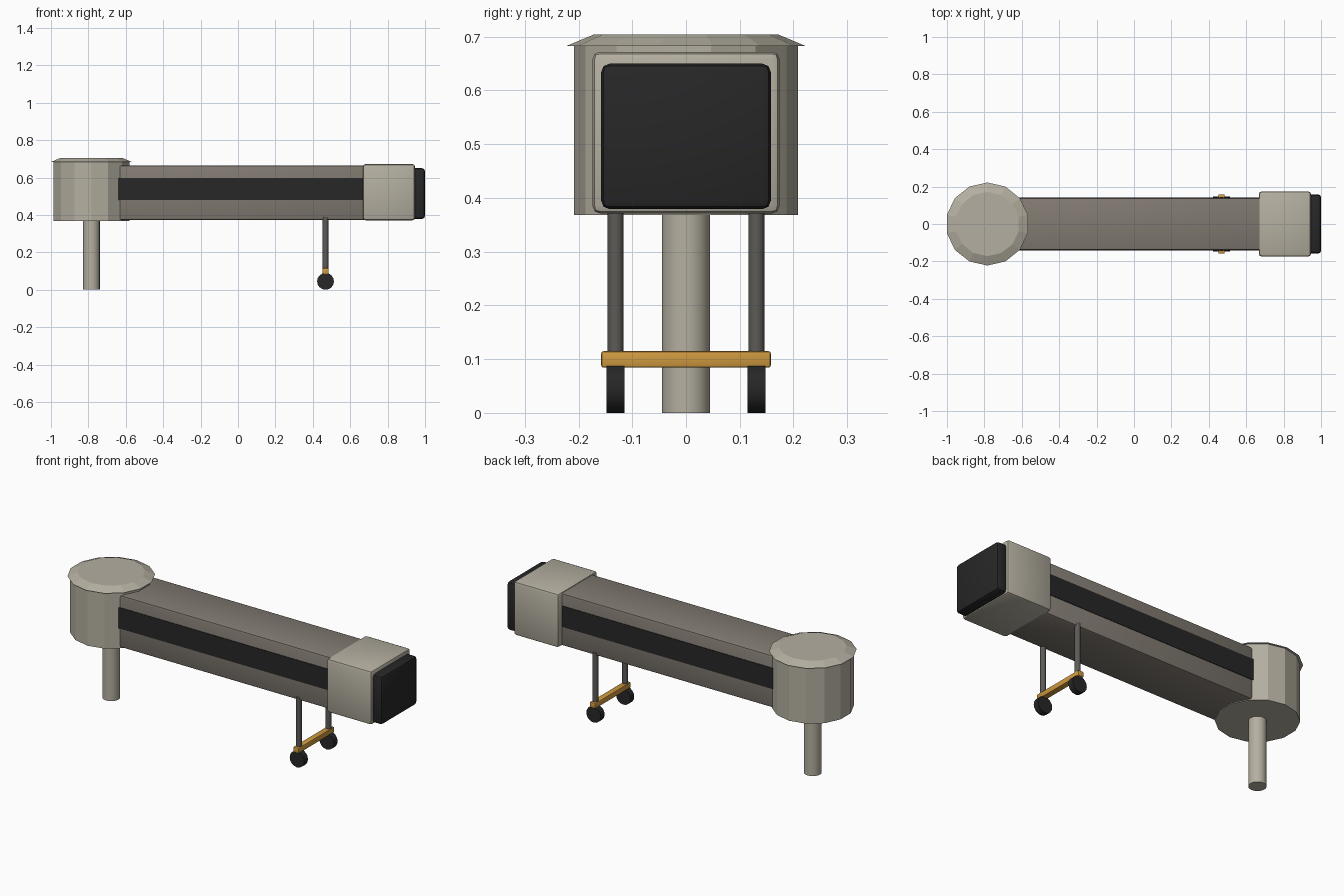
import bpy
import math

cube = bpy.data.objects.get("Cube")
if cube:
    bpy.data.objects.remove(cube, do_unlink=True)


def material(name, r, g, b):
    m = bpy.data.materials.new(name)
    m.use_nodes = True
    m.diffuse_color = (r, g, b, 1)
    bsdf = next(n for n in m.node_tree.nodes if n.type == 'BSDF_PRINCIPLED')
    bsdf.inputs["Base Color"].default_value = (r, g, b, 1)
    bsdf.inputs["Roughness"].default_value = 0.7
    return m


CREAM = material("warm cream", 0.46, 0.43, 0.355)
TAUPE = material("tunnel taupe", 0.22, 0.195, 0.165)
BLACK = material("rubber black", 0.02, 0.02, 0.021)
STEEL = material("dark steel", 0.11, 0.105, 0.095)
AMBER = material("amber yellow", 0.62, 0.32, 0.05)


def finish(name, mat, smooth):
    ob = bpy.context.object
    ob.name = ob.data.name = name
    ob.data.materials.append(mat)
    bpy.ops.object.transform_apply(location=False, rotation=True, scale=True)
    return ob


def box(name, mat, lo, hi, bevel=0.0):
    """Box between two corners, with optional rounded edges."""
    centre = [(a + b) / 2 for a, b in zip(lo, hi)]
    bpy.ops.mesh.primitive_cube_add(size=1, location=centre)
    bpy.context.object.scale = [b - a for a, b in zip(lo, hi)]
    ob = finish(name, mat, False)
    if bevel:
        mod = ob.modifiers.new("rounded edges", 'BEVEL')
        mod.width = bevel
        mod.segments = 2
        bpy.ops.object.modifier_apply(modifier=mod.name)
        bpy.ops.object.shade_smooth_by_angle(angle=math.radians(30))
    return ob


def drum(name, mat, x, y, z0, z1, r0, r1, sides, smooth=False):
    """Upright prism or frustum."""
    bpy.ops.mesh.primitive_cone_add(vertices=sides, radius1=r0, radius2=r1,
                                    depth=z1 - z0, location=(x, y, (z0 + z1) / 2))
    ob = finish(name, mat, smooth)
    if smooth:
        bpy.ops.object.shade_smooth_by_angle(angle=math.radians(35))
    return ob


# Rotunda: column, faceted body and shallow roof
ROT_X = -0.784
drum("rotunda_column", CREAM, ROT_X, 0, 0, 0.38, 0.045, 0.045, 20, True)
drum("rotunda_body", CREAM, ROT_X, 0, 0.368, 0.684, 0.208, 0.208, 14)
drum("rotunda_roof", CREAM, ROT_X, 0, 0.683, 0.704, 0.222, 0.172, 14)

# Tunnel with a dark window band on each side
box("tunnel", TAUPE, (-0.64, -0.14, 0.372), (0.69, 0.14, 0.665), 0.012)
for side, s in (("left", 1), ("right", -1)):
    name = "window_band_back" if s > 0 else "window_band_front"
    box(name, BLACK, (-0.638, s * 0.141 - 0.002, 0.48),
        (0.68, s * 0.141 + 0.002, 0.597))

# Cab and its rubber bellows
box("cab", CREAM, (0.668, -0.174, 0.371), (0.946, 0.174, 0.672), 0.014)
box("bellows", BLACK, (0.93, -0.158, 0.379), (1.0, 0.158, 0.65), 0.016)

# Wheeled support: two legs, cross beam, two wheels
LEG_X = 0.468
for side, s in (("back", 1), ("front", -1)):
    drum("support_leg_" + side, STEEL, LEG_X, s * 0.131, 0.1, 0.39,
         0.015, 0.015, 12, True)
    bpy.ops.mesh.primitive_cylinder_add(vertices=16, radius=0.045, depth=0.033,
                                        location=(LEG_X, s * 0.131, 0.045),
                                        rotation=(math.pi / 2, 0, 0))
    finish("wheel_" + side, BLACK, True)
    bpy.ops.object.shade_smooth_by_angle(angle=math.radians(35))
box("axle_beam", AMBER, (LEG_X - 0.017, -0.158, 0.084),
    (LEG_X + 0.017, 0.158, 0.115), 0.005)
